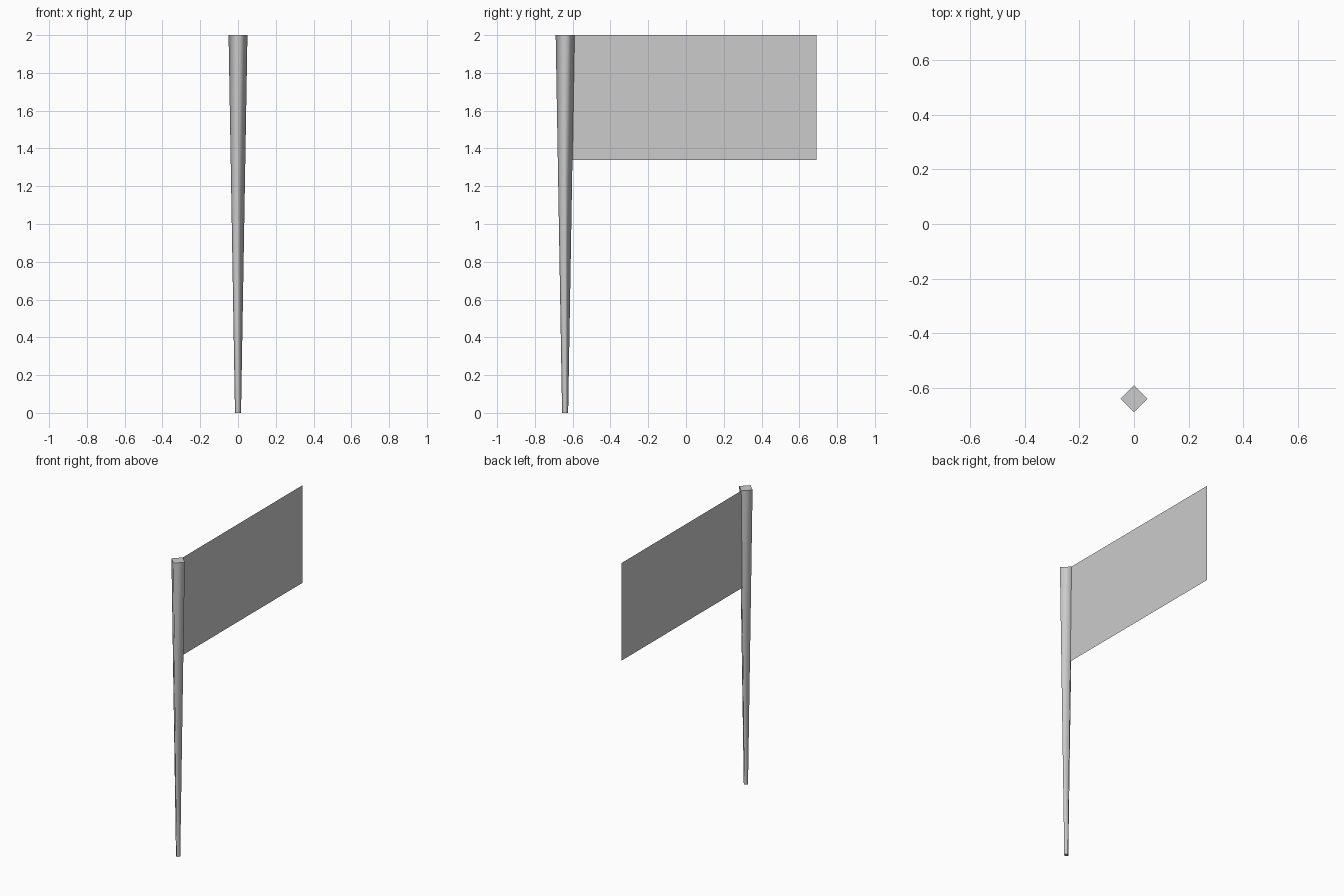
import bpy

if "Cube" in bpy.data.objects:
    bpy.data.objects.remove(bpy.data.objects["Cube"])

POLE_Y = -0.64
FLAG_END = 0.69

# Tapered four-sided pole, wider at the top
bpy.ops.mesh.primitive_cone_add(vertices=4, radius1=0.016, radius2=0.05, depth=2.0,
                                location=(0, POLE_Y, 1.0))
pole = bpy.context.object
pole.name = "pole"
# Smooth sides, flat caps
for poly in pole.data.polygons:
    poly.use_smooth = abs(poly.normal.z) < 0.5

# Flat single-sheet flag, running from the pole axis
mesh = bpy.data.meshes.new("flag")
mesh.from_pydata([(0, POLE_Y, 1.34), (0, FLAG_END, 1.34),
                  (0, FLAG_END, 2.0), (0, POLE_Y, 2.0)], [], [(0, 1, 2, 3)])
flag = bpy.data.objects.new("flag", mesh)
bpy.context.collection.objects.link(flag)
